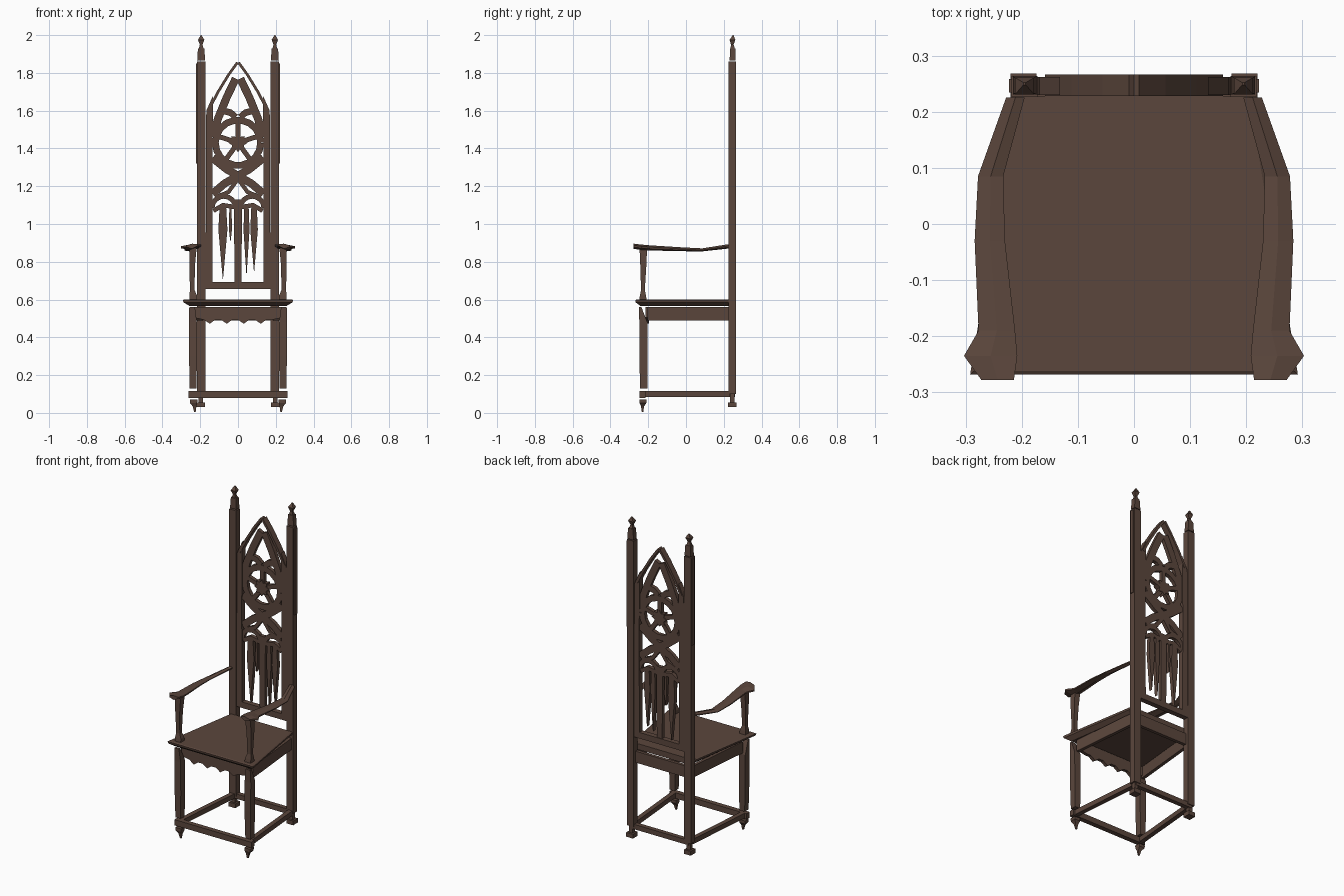
import bpy, bmesh, math
from mathutils import Vector

cube = bpy.data.objects.get("Cube")
if cube:
    bpy.data.objects.remove(cube, do_unlink=True)

wood = bpy.data.materials.new("dark_brown_wood")
wood.use_nodes = True
wood.diffuse_color = (0.105, 0.062, 0.046, 1)
bsdf = wood.node_tree.nodes["Principled BSDF"]
bsdf.inputs["Base Color"].default_value = wood.diffuse_color
bsdf.inputs["Roughness"].default_value = 0.8


def loft(name, rings):
    """Closed solid through a list of equal-sized rings."""
    bm = bmesh.new()
    loops = [[bm.verts.new(p) for p in ring] for ring in rings]
    n = len(loops[0])
    for a, b in zip(loops, loops[1:]):
        for i in range(n):
            j = (i + 1) % n
            bm.faces.new((a[i], a[j], b[j], b[i]))
    bm.faces.new(loops[0])
    bm.faces.new(loops[-1])
    bmesh.ops.recalc_face_normals(bm, faces=bm.faces)
    mesh = bpy.data.meshes.new(name)
    bm.to_mesh(mesh)
    bm.free()
    mesh.materials.append(wood)
    obj = bpy.data.objects.new(name, mesh)
    bpy.context.collection.objects.link(obj)
    return obj


def column(name, sections):
    """Upright of rectangular sections (x, y, z, half width, half depth)."""
    return loft(name, [[(x - w, y - d, z), (x + w, y - d, z), (x + w, y + d, z), (x - w, y + d, z)]
                       for x, y, z, w, d in sections])


def rail(name, a, b, thick, low, high):
    """Level board between two plan points."""
    a, b = Vector(a), Vector(b)
    side = Vector((a.y - b.y, b.x - a.x)).normalized() * thick / 2
    plan = [a + side, b + side, b - side, a - side]
    return loft(name, [[(p.x, p.y, z) for p in plan] for z in (low, high)])


def plate(name, outline, front=0.235, back=0.258):
    """Flat panel in the plane of the chair back, outline in (x, z)."""
    return loft(name, [[(x, y, z) for x, z in outline] for y in (front, back)])


def strip(name, path, width, front=0.235, back=0.258):
    """Flat ribbon following a path in (x, z)."""
    pts = [Vector(p) for p in path]
    left, right = [], []
    for i, p in enumerate(pts):
        t = (pts[min(i + 1, len(pts) - 1)] - pts[max(i - 1, 0)]).normalized()
        n = Vector((-t.y, t.x)) * width / 2
        left.append(p + n)
        right.append(p - n)
    return loft(name, [[(l.x, front, l.y), (r.x, front, r.y), (r.x, back, r.y), (l.x, back, l.y)]
                       for l, r in zip(left, right)])


def arc(cx, cz, r, start, end, n):
    return [(cx + r * math.cos(math.radians(start + (end - start) * i / n)),
             cz + r * math.sin(math.radians(start + (end - start) * i / n))) for i in range(n + 1)]


for s, side in ((1, "left"), (-1, "right")):
    # Back posts with a slim raised moulding
    column("back_post_" + side, [(s * 0.195, 0.245, z, 0.023, 0.019) for z in (0.1, 1.86)])
    column("post_moulding_" + side, [(s * 0.219, 0.246, z, 0.004, 0.012) for z in (1.32, 1.85)])

    # Post caps and spiked finials
    column("post_cap_" + side, [(s * 0.195, 0.247, 1.865, 0.021, 0.016), (s * 0.195, 0.247, 1.93, 0.017, 0.014)])
    column("finial_" + side, [(s * 0.195, 0.247, 1.93, 0.012, 0.011), (s * 0.195, 0.245, 1.95, 0.007, 0.007),
                              (s * 0.195, 0.246, 1.975, 0.017, 0.015), (s * 0.195, 0.25, 2.0, 0.002, 0.002)])

    # Feet
    column("back_foot_" + side, [(s * 0.197, 0.245, z, 0.023, 0.023) for z in (0.03, 0.056)])
    column("back_foot_neck_" + side, [(s * 0.197, 0.245, z, 0.012, 0.012) for z in (0.056, 0.1)])
    column("front_foot_" + side, [(s * 0.228, -0.23, 0.005, 0.004, 0.004), (s * 0.23, -0.23, 0.035, 0.01, 0.008),
                                  (s * 0.235, -0.228, 0.052, 0.019, 0.018), (s * 0.235, -0.228, 0.07, 0.02, 0.018)])

    # Front legs
    column("front_leg_" + side, [(s * 0.238, -0.224, 0.13, 0.018, 0.019), (s * 0.238, -0.226, 0.3, 0.021, 0.021),
                                 (s * 0.239, -0.226, 0.48, 0.021, 0.021), (s * 0.243, -0.243, 0.56, 0.015, 0.007)])

    # Arm support
    column("arm_support_" + side, [(s * 0.238, -0.228, 0.6, 0.02, 0.019), (s * 0.238, -0.228, 0.622, 0.02, 0.016),
                                   (s * 0.242, -0.228, 0.65, 0.012, 0.01), (s * 0.243, -0.226, 0.78, 0.015, 0.016),
                                   (s * 0.238, -0.226, 0.872, 0.019, 0.02)])

    # Sweeping arm: y, inner x, outer x, top z, thickness
    sweep = [(0.225, 0.195, 0.228, 0.89, 0.014), (0.085, 0.233, 0.278, 0.868, 0.007),
             (-0.03, 0.23, 0.284, 0.874, 0.012), (-0.19, 0.212, 0.277, 0.884, 0.018),
             (-0.235, 0.208, 0.303, 0.888, 0.02), (-0.278, 0.214, 0.272, 0.893, 0.018)]
    loft("arm_" + side, [[(s * i, y, z), (s * (i + o) / 2, y, z + 0.003), (s * o, y, z - 0.006),
                          (s * o, y, z - 0.006 - t / 2), (s * (i + o) / 2, y, z - t - 0.006), (s * i, y, z - t / 2)]
                         for y, i, o, z, t in sweep])

    # Side rails
    rail("side_apron_" + side, (s * 0.236, -0.205), (s * 0.195, 0.225), 0.02, 0.49, 0.56)
    rail("side_stretcher_" + side, (s * 0.236, -0.225), (s * 0.197, 0.23), 0.028, 0.085, 0.115)

    # Back frame stile, narrowing to a point under the arch
    plate("back_stile_" + side, [(s * 0.172, 0.655), (s * 0.134, 0.655), (s * 0.136, 1.3),
                                 (s * 0.132, 1.68), (s * 0.168, 1.6)], 0.23, 0.262)

    # Pointed arch
    strip("arch_outer_" + side, [(s * 0.152, 1.61), (s * 0.105, 1.7), (s * 0.05, 1.79), (s * 0.003, 1.855)],
          0.014, 0.228, 0.266)
    strip("arch_inner_" + side, [(s * 0.135, 1.46), (s * 0.105, 1.56), (s * 0.06, 1.67), (s * 0.012, 1.77)], 0.042)
    strip("arch_cusp_" + side, [(s * 0.085, 1.6), (s * 0.04, 1.59), (s * 0.012, 1.565)], 0.035)

    # Crossing ribs between the ring and the lancets
    strip("crossing_rib_" + side, [(s * 0.135, 1.35), (s * 0.06, 1.29), (0, 1.255),
                                   (-s * 0.07, 1.215), (-s * 0.135, 1.16)], 0.042)

    # Lancet heads
    strip("lancet_head_" + side, arc(s * 0.075, 1.085, 0.062, 0, 180, 8), 0.026)
    strip("lancet_cusp_" + side, [(s * 0.13, 1.07), (s * 0.08, 1.1), (s * 0.02, 1.09)], 0.024)
    strip("lancet_shoulder_" + side, [(0, 1.24), (s * 0.05, 1.17), (s * 0.12, 1.14)], 0.022)

# Ring with a four-spoked star
strip("tracery_ring", arc(0, 1.43, 0.12, 0, 360, 18), 0.036)
star = [(r * math.cos(math.pi * i / 8), 1.43 + r * math.sin(math.pi * i / 8))
        for i, r in enumerate([0.05, 0.034] * 8)]
plate("ring_star", star, 0.228, 0.262)
for i in range(5):
    a = math.radians(18 + 72 * i)
    strip("ring_spoke", [(0.03 * math.cos(a), 1.43 + 0.03 * math.sin(a)),
                         (0.11 * math.cos(a), 1.43 + 0.11 * math.sin(a))], 0.026)

# Tapering lancet spikes
for x, low, w in ((-0.08, 0.7, 0.024), (-0.04, 0.9, 0.008), (0.045, 0.72, 0.016), (0.085, 0.74, 0.02)):
    plate("lancet_spike", [(x, low), (x + w, 0.97), (x + w * 0.7, 1.1), (x - w * 0.7, 1.1), (x - w, 0.97)])
plate("lancet_mullion", [(-0.018, 0.69), (0.018, 0.69), (0.022, 1.13), (-0.022, 1.13)])

# Back rails
plate("back_bottom_rail", [(-0.172, 0.655), (0.172, 0.655), (0.172, 0.692), (-0.172, 0.692)], 0.23, 0.262)
rail("back_apron", (-0.195, 0.235), (0.195, 0.235), 0.02, 0.49, 0.56)
rail("back_stretcher", (-0.2, 0.245), (0.2, 0.245), 0.028, 0.085, 0.115)
rail("front_stretcher", (-0.262, -0.23), (0.262, -0.23), 0.03, 0.08, 0.115)

# Front apron with a scalloped lower edge
teeth = [(-0.18 + 0.03 * i, 0.472 if i % 3 == 1 else 0.493) for i in range(13)]
plate("front_apron", [(-0.236, 0.56), (-0.236, 0.505)] + teeth + [(0.236, 0.505), (0.236, 0.56)], -0.215, -0.195)

# Seat: trapezoid board with an undercut edge
loft("seat", [[(-f, -y, z), (f, -y, z), (b, 0.228, z), (-b, 0.228, z)]
              for f, b, y, z in ((0.255, 0.185, 0.24, 0.565), (0.288, 0.21, 0.266, 0.585),
                                 (0.292, 0.212, 0.268, 0.597), (0.285, 0.205, 0.262, 0.601))])
